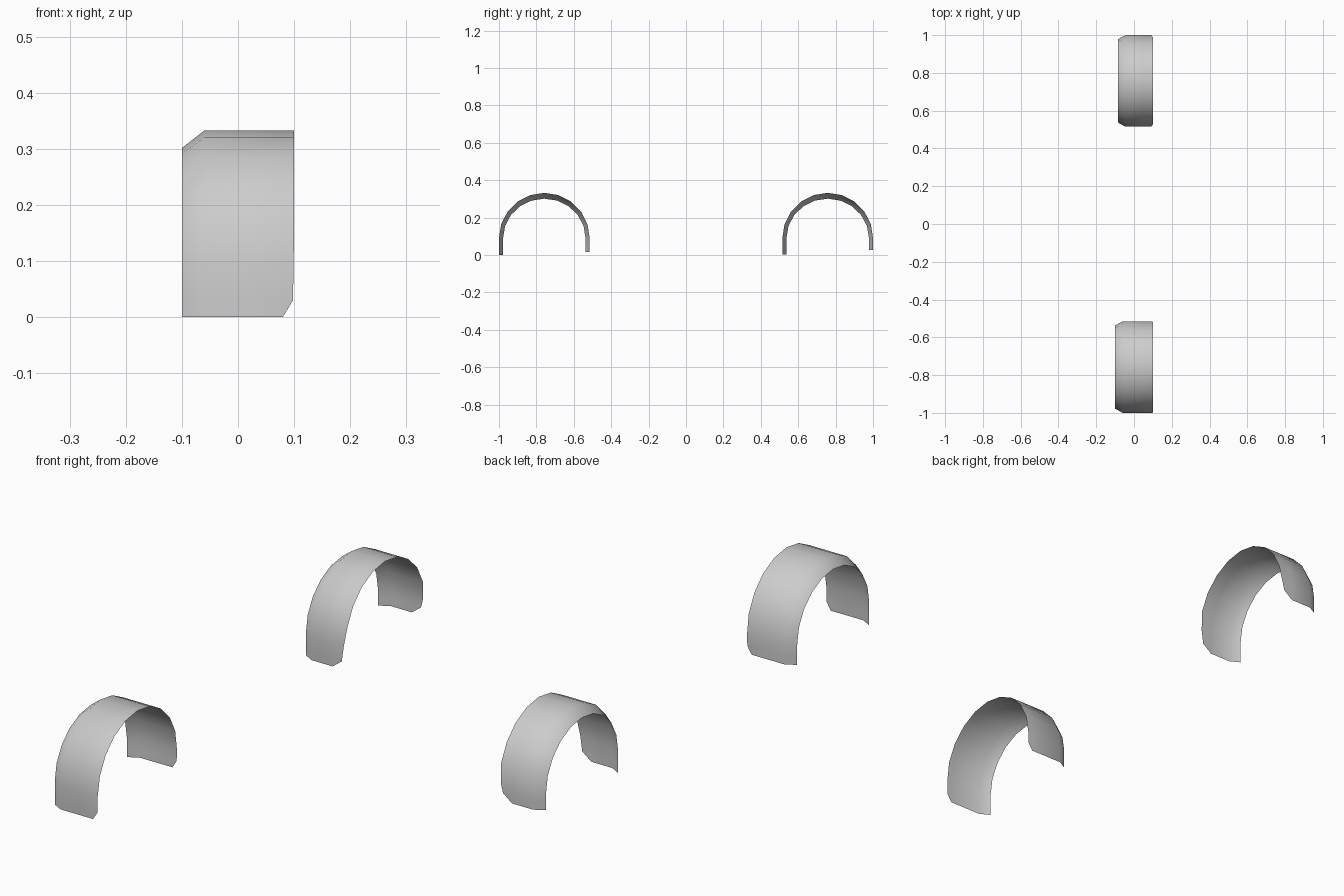
import bpy, bmesh
from math import cos, sin, pi

if "Cube" in bpy.data.objects:
    bpy.data.objects.remove(bpy.data.objects["Cube"])

SEGS = 10          # facets over the half-round crown
R = 0.2425         # arch radius
ZC = 0.09          # height of the arch centre


def fender(name, yc, lip_x, edge_x, front_end, back_end, cut_x, taper_x):
    """Thin arched sheet with an inward-turned lip on -x and clipped leg corners on +x."""
    # rows: (y direction, z direction, height, mid column x, outer column x)
    def leg(s, zb):
        return [(s, 0, zb, cut_x, cut_x),
                (s, 0, zb + 0.03, cut_x, taper_x)]

    rows = leg(-1, front_end)
    rows.append((-1, 0, ZC, cut_x, (taper_x + 0.1) / 2))
    for i in range(1, SEGS):
        a = pi - pi * i / SEGS
        rows.append((cos(a), sin(a), ZC + R * sin(a), cut_x, 0.1))
    rows.append((1, 0, ZC, cut_x, (taper_x + 0.1) / 2))
    rows += reversed(leg(1, back_end))

    bm = bmesh.new()
    grid = []
    for dy, dz, z, mid, outer in rows:
        y = yc + R * dy
        grid.append([bm.verts.new(p) for p in (
            (lip_x, y - 0.022 * dy, z - 0.031 * dz),
            (edge_x, y, z), (mid, y, z), (outer, y, z))])
    for a, b in zip(grid, grid[1:]):
        for j in range(3):
            bm.faces.new((a[j], a[j + 1], b[j + 1], b[j]))
    # collapse the doubled corner points into clipped corners
    bmesh.ops.remove_doubles(bm, verts=bm.verts[:], dist=0.0005)
    for f in bm.faces:
        f.smooth = True
    mesh = bpy.data.meshes.new(name)
    bm.to_mesh(mesh)
    bm.free()
    ob = bpy.data.objects.new(name, mesh)
    bpy.context.collection.objects.link(ob)
    return ob


# front fender: full width, small clipped corners
fender("front_fender", -0.7575, -0.10, -0.06, 0.0, 0.015, 0.08, 0.098)
# rear fender: slightly narrower, larger clipped corners
fender("rear_fender", 0.7575, -0.085, -0.045, 0.003, 0.027, 0.045, 0.084)
